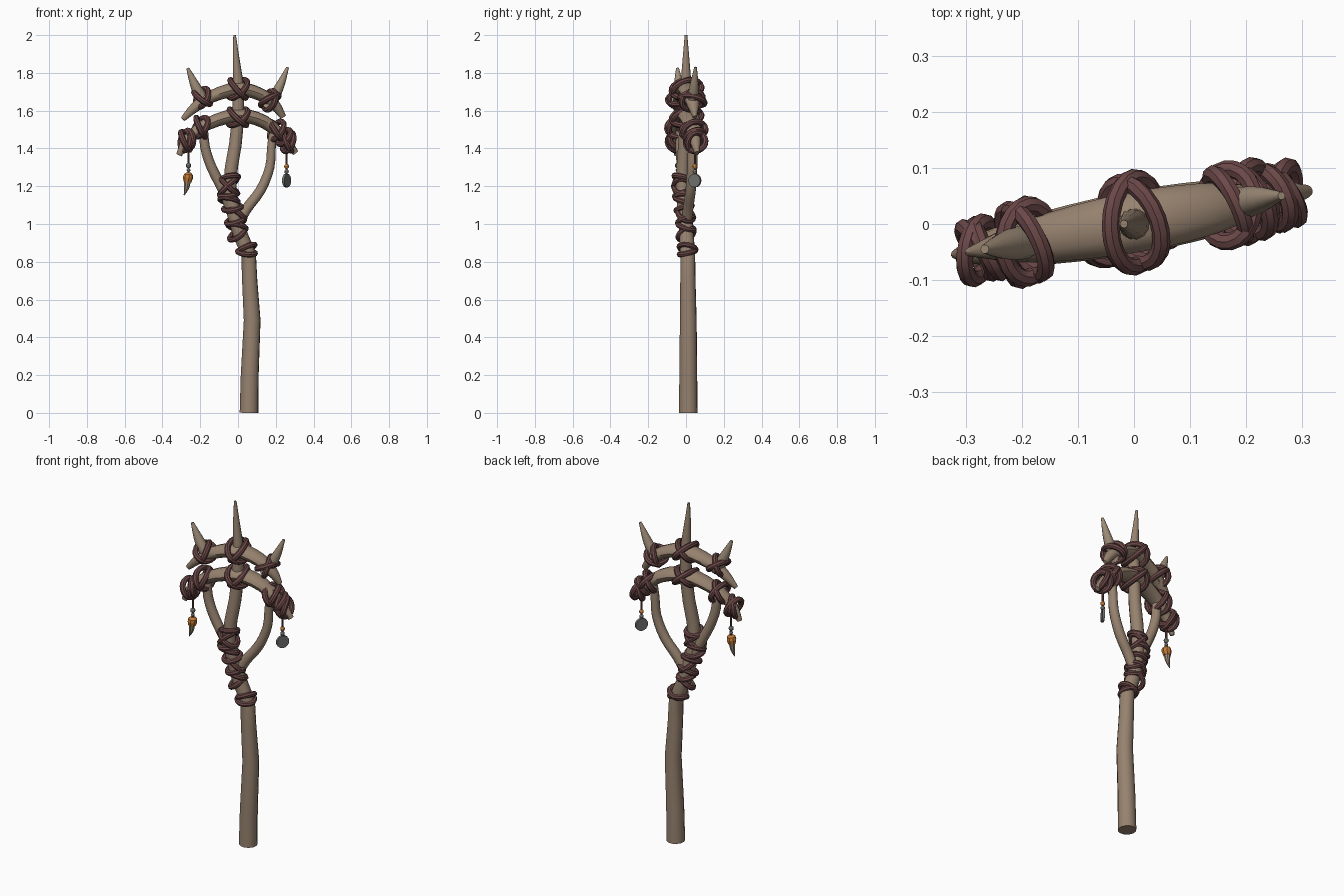
import bpy, bmesh, math
from mathutils import Vector

if "Cube" in bpy.data.objects:
    bpy.data.objects.remove(bpy.data.objects["Cube"])


def material(name, rgb):
    m = bpy.data.materials.new(name)
    m.diffuse_color = (*rgb, 1)
    m.use_nodes = True
    m.node_tree.nodes["Principled BSDF"].inputs["Base Color"].default_value = m.diffuse_color
    return m


WOOD = material("wood", (0.31, 0.225, 0.16))
HORN = material("pale wood", (0.34, 0.26, 0.185))
LEATHER = material("leather", (0.15, 0.065, 0.065))
ORANGE = material("orange", (0.55, 0.20, 0.04))
STONE = material("grey stone", (0.16, 0.17, 0.16))

# depth direction of the staff head, which is turned slightly about z
DEPTH = Vector((-0.18, 1, 0)).normalized()


def head_y(x):
    return 0.18 * x + 0.003


def tube(name, pts, radii, mat, ref=DEPTH, sides=12, closed=False, smooth=True):
    """Sweep an ellipse; radii are (depth, in-plane) pairs."""
    bm = bmesh.new()
    pts = [Vector(p) for p in pts]
    n = len(pts)
    rings = []
    for i, p in enumerate(pts):
        if closed:
            t = pts[(i + 1) % n] - pts[i - 1]
        else:
            t = pts[min(i + 1, n - 1)] - pts[max(i - 1, 0)]
        t.normalize()
        a = (ref - t * ref.dot(t)).normalized()
        b = t.cross(a)
        ra, rb = radii[i]
        rings.append([bm.verts.new(p + a * ra * math.cos(k * math.tau / sides)
                                   + b * rb * math.sin(k * math.tau / sides))
                      for k in range(sides)])
    for i in range(n if closed else n - 1):
        r0, r1 = rings[i], rings[(i + 1) % n]
        for k in range(sides):
            j = (k + 1) % sides
            bm.faces.new((r0[k], r0[j], r1[j], r1[k]))
    if not closed:
        bm.faces.new(rings[0][::-1])
        bm.faces.new(rings[-1])
    bmesh.ops.recalc_face_normals(bm, faces=bm.faces)
    me = bpy.data.meshes.new(name)
    bm.to_mesh(me)
    bm.free()
    me.materials.append(mat)
    ob = bpy.data.objects.new(name, me)
    bpy.context.collection.objects.link(ob)
    if smooth:
        bpy.context.view_layer.objects.active = ob
        ob.select_set(True)
        bpy.ops.object.shade_smooth_by_angle(angle=math.radians(40))
        ob.select_set(False)
    return ob


def smooth_path(rows, steps=3):
    """Catmull-Rom through rows of any numbers."""
    out = []
    for i in range(len(rows) - 1):
        p0, p1 = rows[max(i - 1, 0)], rows[i]
        p2, p3 = rows[i + 1], rows[min(i + 2, len(rows) - 1)]
        for s in range(steps):
            t = s / steps
            out.append([0.5 * (2 * b + (c - a) * t + (2 * a - 5 * b + 4 * c - d) * t * t
                               + (3 * b - a - 3 * c + d) * t ** 3)
                        for a, b, c, d in zip(p0, p1, p2, p3)])
    return out + [list(rows[-1])]


def limb(name, rows, mat=WOOD):
    """Rows are x, z, depth radius, in-plane radius."""
    rows = smooth_path(rows)
    return tube(name, [(x, head_y(x), z) for x, z, a, b in rows],
                [(a, b) for x, z, a, b in rows], mat)


def lash(name, x, y, z, angle, a, b, skew=0.015, r=0.016):
    """Leather loop seen nearly edge-on from the front, tilted by angle."""
    ang = math.radians(angle)
    u = Vector((math.cos(ang), 0.18 * math.cos(ang), math.sin(ang)))
    w = u.cross(DEPTH).normalized()
    c = Vector((x, y, z))
    pts = []
    for i in range(20):
        t = i * math.tau / 20
        pts.append(c + u * a * math.cos(t) + DEPTH * b * math.sin(t) + w * skew * math.sin(t))
    tube(name, pts, [(r, r)] * 20, LEATHER, ref=w, sides=8, closed=True)


# main shaft, tapering into the middle spike: x, y, z, radius
shaft = [(0.058, 0.012, 0, 0.05), (0.062, 0.012, 0.2, 0.048), (0.075, 0.012, 0.49, 0.045),
         (0.062, 0.010, 0.7, 0.041), (0.056, 0.009, 0.84, 0.040), (0.01, 0.002, 0.95, 0.039),
         (-0.02, -0.005, 1.05, 0.038), (-0.045, -0.02, 1.18, 0.036), (-0.035, -0.016, 1.3, 0.035),
         (-0.014, -0.008, 1.42, 0.034), (0.0, 0, 1.56, 0.033), (0.002, 0, 1.7, 0.030),
         (-0.002, 0, 1.78, 0.026), (-0.012, 0.0, 1.9, 0.016), (-0.018, 0.0, 2.0, 0.007)]
tube("shaft", [s[:3] for s in shaft], [(s[3], s[3]) for s in shaft], WOOD)

# side branches of the fork
limb("left_branch", [(-0.035, 1.06, .025, .025), (-0.075, 1.17, .027, .027), (-0.14, 1.30, .027, .027),
                     (-0.175, 1.41, .027, .026), (-0.185, 1.54, .024, .024)])
limb("right_branch", [(-0.01, 0.98, .028, .028), (0.045, 1.08, .028, .028), (0.12, 1.18, .028, .027),
                      (0.168, 1.30, .027, .025), (0.178, 1.42, .025, .023), (0.195, 1.53, .024, .022)])

# two curved crossbars
limb("lower_crossbar", [(-0.312, 1.365, .010, .016), (-0.265, 1.45, .030, .027), (-0.16, 1.53, .047, .033),
                        (0, 1.575, .056, .037), (0.14, 1.54, .050, .035), (0.245, 1.45, .033, .028),
                        (0.305, 1.375, .012, .017)])
limb("upper_crossbar", [(-0.292, 1.555, .008, .014), (-0.225, 1.62, .030, .027), (-0.14, 1.675, .045, .033),
                        (0, 1.715, .054, .037), (0.12, 1.685, .048, .034), (0.195, 1.63, .033, .029),
                        (0.24, 1.565, .010, .016)])

# side spikes
limb("left_spike", [(-0.165, 1.63, .026, .026), (-0.205, 1.69, .030, .030), (-0.235, 1.75, .023, .023),
                    (-0.266, 1.825, .008, .008)], HORN)
limb("right_spike", [(0.15, 1.61, .026, .026), (0.195, 1.68, .028, .028), (0.228, 1.745, .022, .022),
                     (0.263, 1.83, .007, .007)], HORN)

# crossed lashings on the crossbars: x, z, two angles, half length, half depth
crosses = [(0, 1.715, 48, 132, .062, .074), (0, 1.565, 42, 138, .060, .074),
           (-0.19, 1.668, 68, 145, .052, .060), (0.168, 1.655, 72, 25, .052, .060),
           (-0.197, 1.512, 62, 116, .056, .062), (0.205, 1.495, 60, 125, .054, .058),
           (-0.278, 1.44, 80, 116, .052, .044), (0.265, 1.435, 72, 112, .052, .046)]
for i, (x, z, a1, a2, a, b) in enumerate(crosses):
    lash(f"cross_lashing_{i}a", x, head_y(x), z, a1, a, b, 0.018)
    lash(f"cross_lashing_{i}b", x, head_y(x), z, a2, a, b + .004, -0.018)
lash("left_end_loop", -0.26, head_y(-0.26), 1.45, 98, .045, .046)
lash("right_end_loop", 0.245, head_y(0.245), 1.46, 55, .045, .05)

# lashings down the fork and shaft: x, y, z, angle, half length
wraps = [(0.045, .008, .85, -4, .046), (0.047, .008, .872, 22, .045), (-0.005, 0, .945, 38, .046),
         (-0.005, 0, .985, -15, .048), (-0.012, -.002, 1.02, 20, .050), (-0.012, -.003, 1.05, -38, .055),
         (-0.03, -.01, 1.085, 12, .046), (-0.048, -.015, 1.125, -12, .048), (-0.052, -.018, 1.16, 10, .046),
         (-0.048, -.02, 1.20, 42, .058), (-0.045, -.02, 1.20, -42, .058), (-0.04, -.02, 1.245, 5, .042)]
for i, (x, y, z, ang, a) in enumerate(wraps):
    lash(f"shaft_lashing_{i}", x, y, z, ang, a, .043, 0.012 * (-1) ** i, .0145)


def hanging(name, x, y, profile, mat, sides=8, smooth=True):
    """Profile rows are x offset, z, radius."""
    tube(name, [(x + dx, y, z) for dx, z, r in profile], [(r, r) for dx, z, r in profile],
         mat, sides=sides, smooth=smooth)


def bead(name, x, y, z, r, mat):
    hanging(name, x, y, [(0, z + r, r * .4), (0, z + r * .5, r * .9), (0, z, r), (0, z - r * .5, r * .9),
                         (0, z - r, r * .4)], mat)


# left charm: cord, beads, orange cap and tooth
lx, ly = -0.262, -0.045
hanging("left_cord", lx, ly, [(0, 1.43, .006), (0, 1.26, .006)], LEATHER, 6)
bead("left_bead", lx, ly, 1.31, .014, STONE)
bead("left_small_bead", lx, ly, 1.285, .010, STONE)
hanging("left_cap", lx, ly, [(0, 1.272, .012), (0, 1.262, .024), (-.003, 1.245, .027),
                             (-.006, 1.222, .021)], ORANGE, 8, False)
hanging("left_tooth", lx, ly, [(-.006, 1.224, .018), (-.009, 1.195, .014), (-.016, 1.17, .008),
                               (-.024, 1.152, .002)], HORN)

# right charm: cord, beads and flat disc
rx, ry = 0.257, 0.047
hanging("right_cord", rx, ry, [(0, 1.43, .006), (0, 1.255, .006)], LEATHER, 6)
bead("right_bead", rx, ry, 1.305, .013, ORANGE)
bead("right_small_bead", rx, ry, 1.277, .012, STONE)
axis = Vector((0.86, -0.5, 0))
mid = Vector((rx, ry, 1.23))
tube("right_disc", [mid - axis * .007, mid + axis * .007], [(.036, .036)] * 2, STONE,
     ref=Vector((0, 0, 1)), sides=16)
